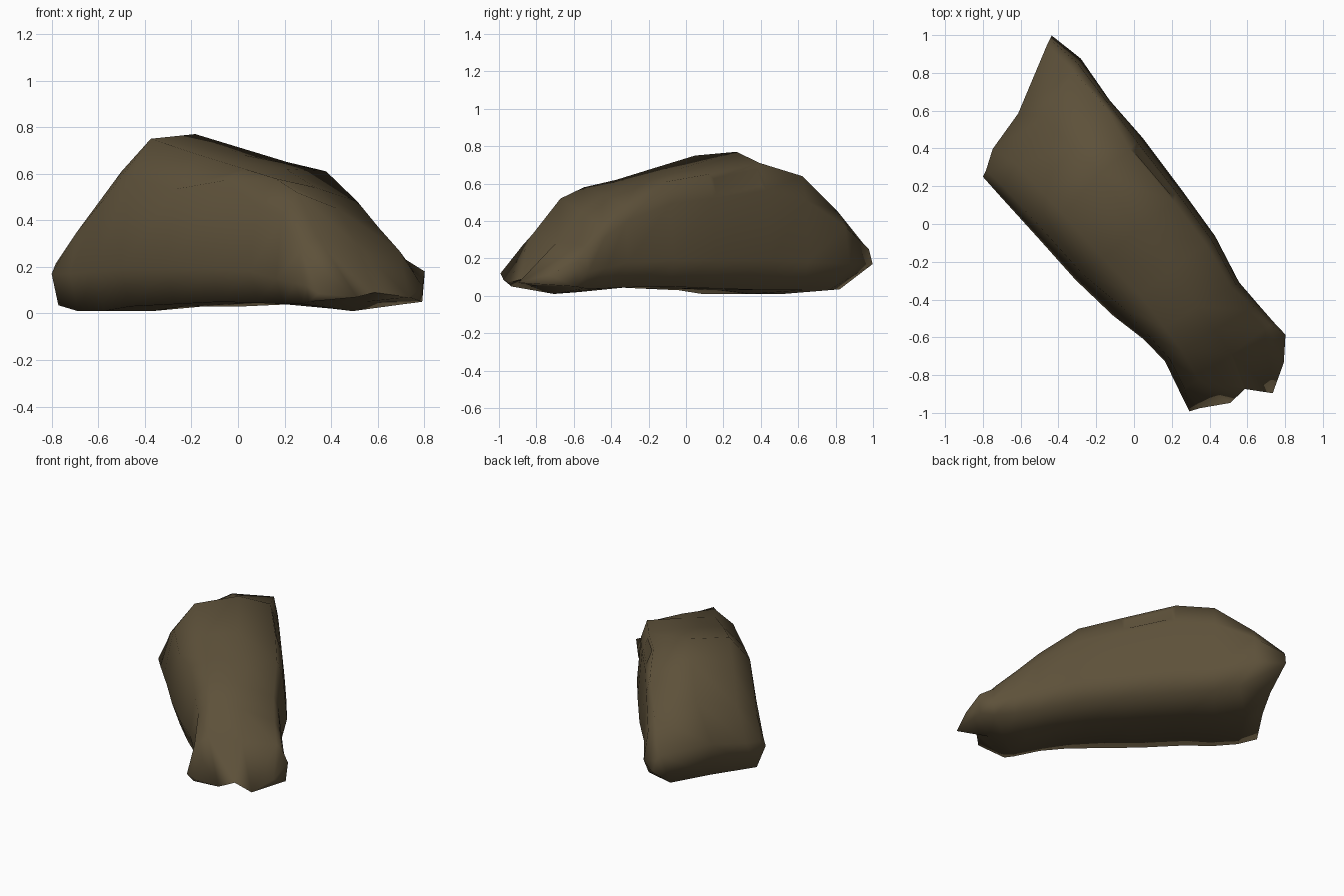
import bpy
import bmesh
from mathutils import Vector

cube = bpy.data.objects.get("Cube")
if cube:
    bpy.data.objects.remove(cube, do_unlink=True)

# Directions along and across the boulder, seen from above
ALONG = Vector((0.6, -0.8, 0))
ACROSS = Vector((0.8, 0.6, 0))
UP = Vector((0, 0, 1))

# Cross-sections from the tall end to the low end. Each has a left and a right
# side (distance along, widest reach across, reach of the top edge), then the
# left, middle and right top heights, the widest height and the underside.
SECTIONS = [
    ((-.68, -.49, -.36), (-1.06, .25, .20), (.23, .26, .28), .17, .035),
    ((-.56, -.48, -.31), (-.87, .30, .23), (.42, .52, .45), .17, .01),
    ((-.40, -.465, -.29), (-.60, .29, .25), (.61, .70, .64), .18, .01),
    ((-.24, -.45, -.27), (-.34, .31, .22), (.75, .77, .71), .19, .03),
    ((.05, -.425, -.24), (.03, .31, .24), (.68, .68, .65), .19, .04),
    ((.32, -.38, -.20), (.31, .305, .24), (.62, .62, .61), .19, .05),
    ((.52, -.325, -.20), (.58, .26, .21), (.58, .54, .48), .18, .045),
    ((.68, -.305, -.20), (.73, .27, .21), (.52, .45, .37), .15, .04),
    ((.86, -.34, -.22), (.86, .28, .22), (.33, .29, .27), .13, .04),
    ((.97, -.36, -.16), (.95, .29, .05), (.07, .09, .07), .12, .05),
]

# Places on a section, counted round from the left underside
(BASE_L, WIDE_L, SHOULDER_L, TOP_L, TOP_M,
 TOP_R, SHOULDER_R, WIDE_R, BASE_R, BASE_M) = range(10)


def mix(a, b, f):
    return a + (b - a) * f


def section_ring(left, right, tops, wide_z, base_z):
    """Ring of (along, across, height) points, left underside to right."""
    (sl, tl, il), (sr, tr, ir) = left, right
    top_l, top_m, top_r = tops
    profile = [
        (mix(tl, 0, .12), base_z),
        (tl, wide_z),
        (mix(tl, il, .26), mix(wide_z, top_l, .70)),
        (il, top_l),
        (mix(il, ir, .5), top_m),
        (ir, top_r),
        (mix(tr, ir, .4), mix(wide_z, top_r, .72)),
        (tr, wide_z),
        (mix(tr, 0, .12), base_z),
        (mix(tl, tr, .5), base_z),
    ]
    return [Vector((mix(sl, sr, (t - tl) / (tr - tl)), t, z))
            for t, z in profile]


rings = [section_ring(*s) for s in SECTIONS]


def push(section, place, along=0, across=0, up=0):
    rings[section][place] += Vector((along, across, up))


# Tall end: dented face and undercut tip
push(0, TOP_L, -.02)
push(0, TOP_M, .055, -.06)
push(0, BASE_R, .115, -.09)
push(0, BASE_M, .05)
push(1, BASE_R, .10, 0, .02)
push(2, BASE_R, 0, 0, .02)

# Peak and the full shoulder behind it
push(3, TOP_M, -.03, .04)
push(5, SHOULDER_L, 0, .02, .08)

# Low end: keel, then two lobes with a notch between them
push(7, BASE_M, 0, 0, -.02)
push(8, BASE_M, 0, 0, -.03)
push(9, BASE_L, -.04)
push(9, SHOULDER_L, .02)
push(9, TOP_L, .10)
push(9, TOP_M, .09)
push(9, TOP_R, .20)
push(9, SHOULDER_R, .11, 0, .03)
push(9, WIDE_R, 0, 0, .06)
push(9, BASE_R, 0, .02)

bm = bmesh.new()
verts = [[bm.verts.new(ALONG * s + ACROSS * t + UP * z) for s, t, z in ring]
         for ring in rings]

# Skin between the sections
for a, b in zip(verts, verts[1:]):
    for i in range(len(a)):
        j = (i + 1) % len(a)
        bm.faces.new((a[i], a[j], b[j], b[i]))

# End caps, as strips between the upper and lower halves of the ring
STRIPS = [(BASE_L, WIDE_L, SHOULDER_L, TOP_L), (BASE_L, TOP_L, TOP_M, BASE_M),
          (BASE_M, TOP_M, TOP_R, BASE_R),
          (BASE_R, TOP_R, SHOULDER_R, WIDE_R)]
for ring in (verts[0], verts[-1]):
    for strip in STRIPS:
        bm.faces.new([ring[place] for place in strip])
bmesh.ops.recalc_face_normals(bm, faces=bm.faces)

# Small chipped hollow high on the steep side
target = Vector((.08, .32, .55))
face = min(bm.faces, key=lambda f: (f.calc_center_median() - target).length)
normal = face.normal.copy()
bmesh.ops.inset_individual(bm, faces=[face], thickness=.04)
chip = bmesh.ops.poke(bm, faces=[face])
for v in chip["verts"]:
    v.co -= normal * .03

mesh = bpy.data.meshes.new("boulder")
bm.to_mesh(mesh)
bm.free()
boulder = bpy.data.objects.new("boulder", mesh)
bpy.context.collection.objects.link(boulder)

# Dull brown stone
color = (.11, .082, .042, 1)
stone = bpy.data.materials.new("brown_stone")
stone.use_nodes = True
stone.diffuse_color = color
shader = next(n for n in stone.node_tree.nodes if n.type == "BSDF_PRINCIPLED")
shader.inputs["Base Color"].default_value = color
shader.inputs["Roughness"].default_value = .9
mesh.materials.append(stone)

# Soft shading, with only the sharpest breaks kept
bpy.ops.object.select_all(action="DESELECT")
boulder.select_set(True)
bpy.context.view_layer.objects.active = boulder
bpy.ops.object.shade_smooth_by_angle(angle=1.7)
